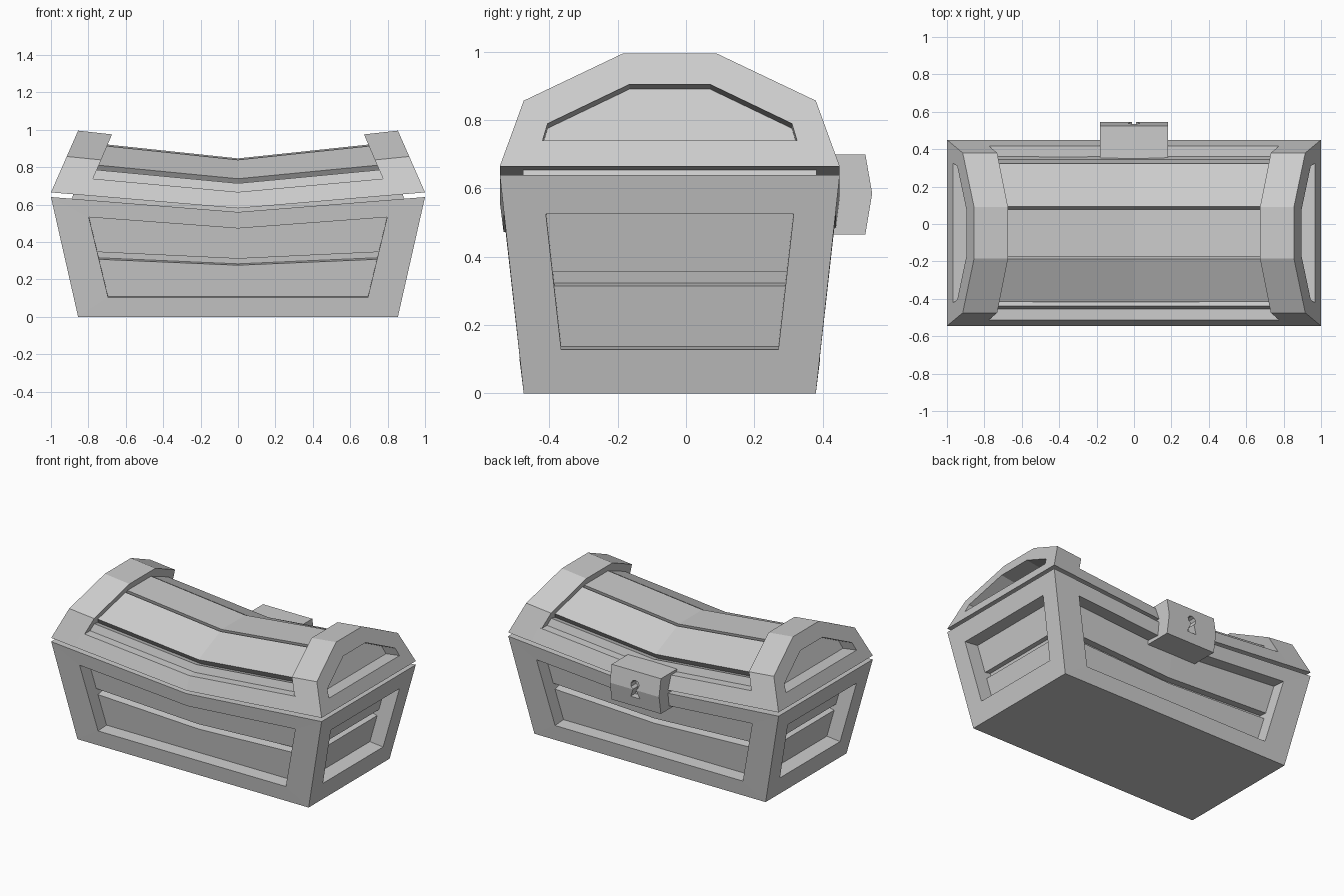
import bpy, bmesh, math
from mathutils import Vector

if "Cube" in bpy.data.objects:
    bpy.data.objects.remove(bpy.data.objects["Cube"])

CY = -0.0475  # centre of the chest body in y


def make(name, bm):
    bmesh.ops.remove_doubles(bm, verts=bm.verts, dist=1e-5)
    bmesh.ops.recalc_face_normals(bm, faces=bm.faces)
    me = bpy.data.meshes.new(name)
    bm.to_mesh(me)
    bm.free()
    ob = bpy.data.objects.new(name, me)
    bpy.context.collection.objects.link(ob)
    return ob


def rings(bm, loops, start=True, end=True):
    # skin a row of matching loops, optionally capping the ends
    vs = [[bm.verts.new(p) for p in loop] for loop in loops]
    n = len(vs[0])
    for a, b in zip(vs, vs[1:]):
        for i in range(n):
            bm.faces.new((a[i], a[(i + 1) % n], b[(i + 1) % n], b[i]))
    if start:
        bm.faces.new(vs[0])
    if end:
        bm.faces.new(vs[-1])


def loft(name, loops):
    bm = bmesh.new()
    rings(bm, loops)
    return make(name, bm)


# Shape maps: u runs along the length, w across, h is the height at the ends
def base_pt(u, w, h):
    x = u * (0.855 + 0.145 * h / 0.64)
    return Vector((x, CY + w, h - 0.125 * h * (1 - abs(u))))


def lid_pt(u, w, h):
    t = (h - 0.665) / 0.33
    return Vector((u * (1 - 0.145 * t), CY + w, h - (0.085 + 0.01 * t) * (1 - abs(u))))


def half(h):
    return 0.4275 + 0.07 * h / 0.64


def sweep(name, pt, poly, u):
    return loft(name, [[pt(k, w, h) for w, h in poly] for k in (-u, 0, u)])


def shifted(loop, d):
    return [p + Vector(d) for p in loop]


# Base frame: four walls with sunken windows, closed top and bottom
bm = bmesh.new()
T = 0.64
for s in (-1, 1):
    def wall(k, h):
        return base_pt(k, s * half(h), h)
    outer = [wall(*p) for p in ((-1, 0), (0, 0), (1, 0), (1, T), (0, T), (-1, T))]
    inner = [wall(*p) for p in ((-.79, .105), (0, .117), (.79, .105),
                                (.815, .545), (0, .54), (-.815, .545))]
    rings(bm, [outer, inner, shifted(inner, (0, -s * .14, .008))], start=False)

    def side(k, h):
        return base_pt(s, k * half(h), h)
    outer = [side(*p) for p in ((-1, 0), (1, 0), (1, T), (-1, T))]
    inner = [side(*p) for p in ((-.72, .128), (.72, .128), (.748, .525), (-.748, .525))]
    rings(bm, [outer, inner, shifted(inner, (-s * .14, 0, .014))], start=False)
    for h in (0, T):
        bm.faces.new([bm.verts.new(base_pt(k, w * half(h), h))
                      for k, w in ((0, -1), (s, -1), (s, 1), (0, 1))])
make("base_frame", bm)

# Base planks, two per wall with a groove between; their tops rise slightly inward
for lo, hi in ((.08, .315), (.355, .57)):
    for s in (-1, 1):
        poly = [(s * (half(h) - d), h + r) for h, d, r in
                ((lo, .09, 0), (hi, .09, 0), (hi, .16, .012), (lo, .16, .005))]
        sweep("base_long_plank", base_pt, poly, .83)
        face = [base_pt(s, k * half(h), h)
                for k, h in ((-.77, lo), (.77, lo), (.77, hi), (-.77, hi))]
        loft("base_end_plank", [shifted(face, (-s * .1, 0, 0)), shifted(face, (-s * .16, 0, .012))])

# Inner lip bridging the gap between base and lid
sweep("inner_lip", lid_pt, [(-.43, .60), (.43, .60), (.43, .69), (-.43, .69)], .88)


def mirrored(pts):
    return pts + [(-w, h) for w, h in reversed(pts)]


# Lid end arches with a sunken window; the inner edge leans outward lower down
outer = mirrored([(.4975, .665), (.4275, .857), (.1375, .995)])
window = mirrored([(.3725, .74), (.3575, .79), (.1175, .905)])
for s in (-1, 1):
    win = [lid_pt(s, w, h) for w, h in window]
    loft("lid_end_arch", [[lid_pt(s * (.788 + .08 * (.995 - h)), w, h) for w, h in outer],
                          [lid_pt(s, w, h) for w, h in outer],
                          win, shifted(win, (-s * .1, 0, -.014))])

# Lid core behind the planks
sweep("lid_core", lid_pt, mirrored([(.40, .665), (.33, .80), (.10, .895)]), .82)

# Lid rims and planks, mirrored front to back
for s in (-1, 1):
    for name, poly in (
            ("lid_rim", [(.4975, .665), (.465, .755), (.38, .755), (.38, .665)]),
            ("lid_lower_plank", [(.425, .70), (.392, .803), (.33, .785), (.37, .69)]),
            ("lid_slope_plank", [(.37, .828), (.14, .932), (.12, .885), (.34, .785)])):
        sweep(name, lid_pt, [(s * w, h) for w, h in poly], .83)
sweep("lid_top_plank", lid_pt, [(-.125, .94), (.125, .94), (.11, .88), (-.11, .88)], .83)

# Lock with a keyhole cut into its face
prof = [(.345, .70), (.525, .70), (.545, .585), (.525, .465), (.345, .465)]
lock = loft("lock", [[Vector((x, y, z)) for y, z in prof] for x in (-.182, .182)])
hole = [(.03 * math.cos(math.radians(a)), .615 + .03 * math.sin(math.radians(a)))
        for a in range(-70, 251, 40)] + [(-.034, .53), (.034, .53)]
cutter = loft("keyhole_cutter", [[Vector((x, y, z)) for x, z in hole] for y in (.49, .6)])
cutter.hide_render = True
mod = lock.modifiers.new("keyhole", 'BOOLEAN')
mod.operation = 'DIFFERENCE'
mod.solver = 'EXACT'
mod.object = cutter
bpy.context.view_layer.update()
cut = bpy.data.meshes.new_from_object(lock.evaluated_get(bpy.context.evaluated_depsgraph_get()))
lock.modifiers.clear()
lock.data = cut
bpy.data.objects.remove(cutter)
